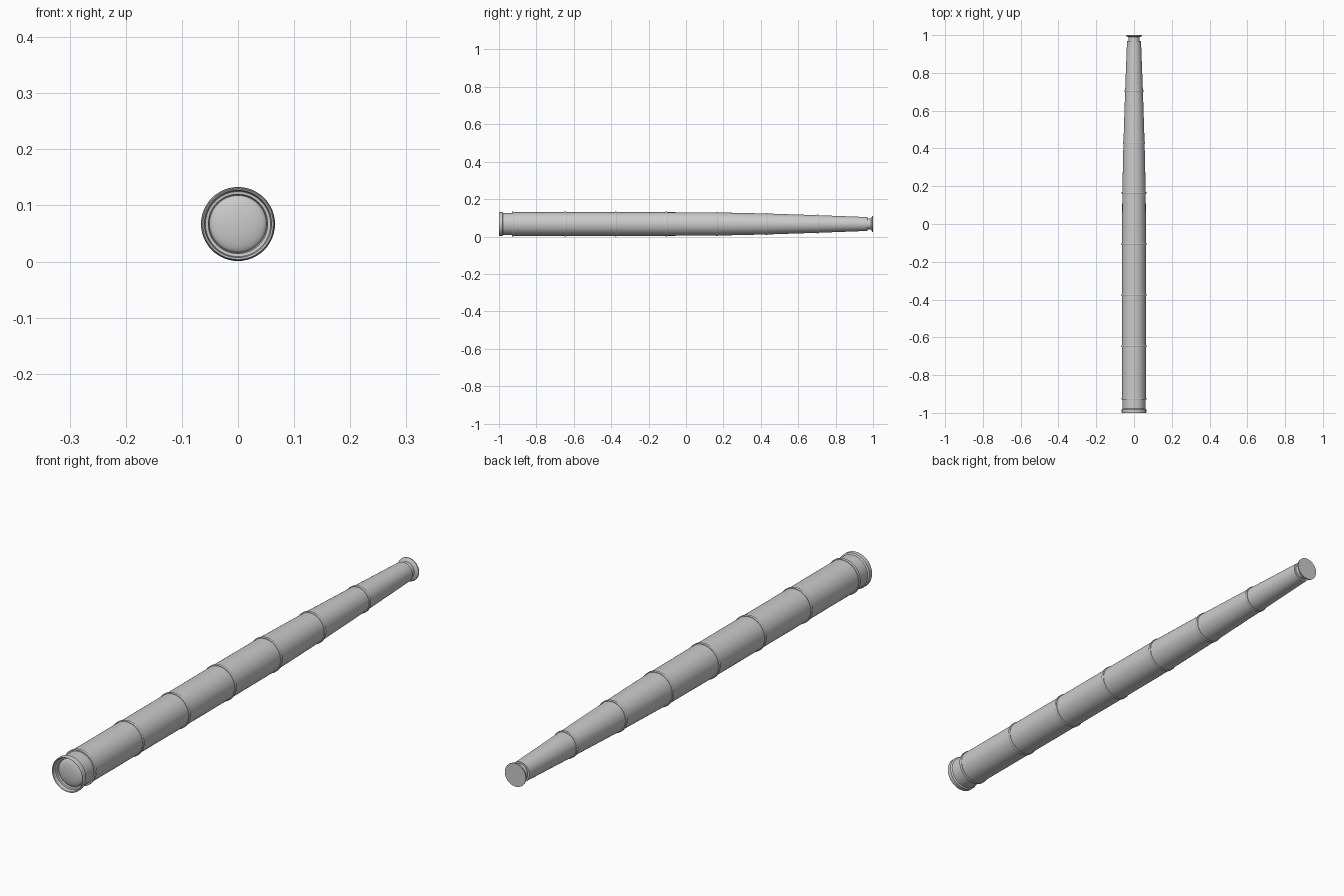
import bpy, bmesh, math

SIDES = 48
AXIS_Z = 0.067

cube = bpy.data.objects.get("Cube")
if cube:
    bpy.data.objects.remove(cube, do_unlink=True)


def lathe(name, profile):
    """Turn (y, radius) points around the long axis; zero radius closes an end."""
    bm = bmesh.new()
    verts = [bm.verts.new((r, y, 0)) for y, r in profile]
    edges = [bm.edges.new(pair) for pair in zip(verts, verts[1:])]
    bmesh.ops.spin(bm, geom=verts + edges, cent=(0, 0, 0), axis=(0, 1, 0),
                   angle=math.tau, steps=SIDES, use_duplicate=False)
    bmesh.ops.remove_doubles(bm, verts=bm.verts, dist=1e-5)
    bmesh.ops.recalc_face_normals(bm, faces=bm.faces)
    mesh = bpy.data.meshes.new(name)
    bm.to_mesh(mesh)
    bm.free()
    obj = bpy.data.objects.new(name, mesh)
    obj.location.z = AXIS_Z
    bpy.context.collection.objects.link(obj)
    bpy.ops.object.select_all(action='DESELECT')
    obj.select_set(True)
    bpy.context.view_layer.objects.active = obj
    bpy.ops.object.shade_smooth_by_angle(angle=math.radians(30))
    return obj


# Front housing: flared rim, recessed lens seat and neck groove
lathe("front_rim", [(-0.975, 0), (-0.975, 0.051), (-0.984, 0.053), (-0.985, 0.058),
                    (-0.998, 0.060), (-1.0, 0.063), (-0.997, 0.065), (-0.982, 0.065),
                    (-0.978, 0.060), (-0.92, 0.060), (-0.92, 0)])

# Convex front lens
dome = [(-0.976 - 0.013 * math.cos(a), 0.051 * math.sin(a))
        for a in (math.pi / 2 * i / 8 for i in range(9))]
lathe("front_lens", dome)

# Telescoping tube sections, each with a raised collar at its front
joints = [-0.925, -0.645, -0.375, -0.105, 0.165, 0.43, 0.705, 0.97]
radii = [0.063, 0.063, 0.063, 0.063, 0.062, 0.056, 0.047, 0.037]
for i, (start, end) in enumerate(zip(joints, joints[1:]), 1):
    r0, r1 = radii[i - 1], radii[i]
    lathe(f"tube_section_{i}", [(start, 0), (start, r0), (end, r1), (end, 0)])
    lip = r0 + 0.003
    lathe(f"collar_{i}", [(start - 0.005, r0 - 0.004), (start - 0.005, lip - 0.001),
                          (start - 0.003, lip), (start + 0.003, lip),
                          (start + 0.005, lip - 0.001), (start + 0.005, r0 - 0.004)])

# Eyepiece: narrow neck and thin flared end disc
lathe("eyepiece", [(0.965, 0), (0.965, 0.030), (0.990, 0.030), (0.994, 0.041),
                   (0.996, 0.043), (1.0, 0.043), (1.0, 0)])
